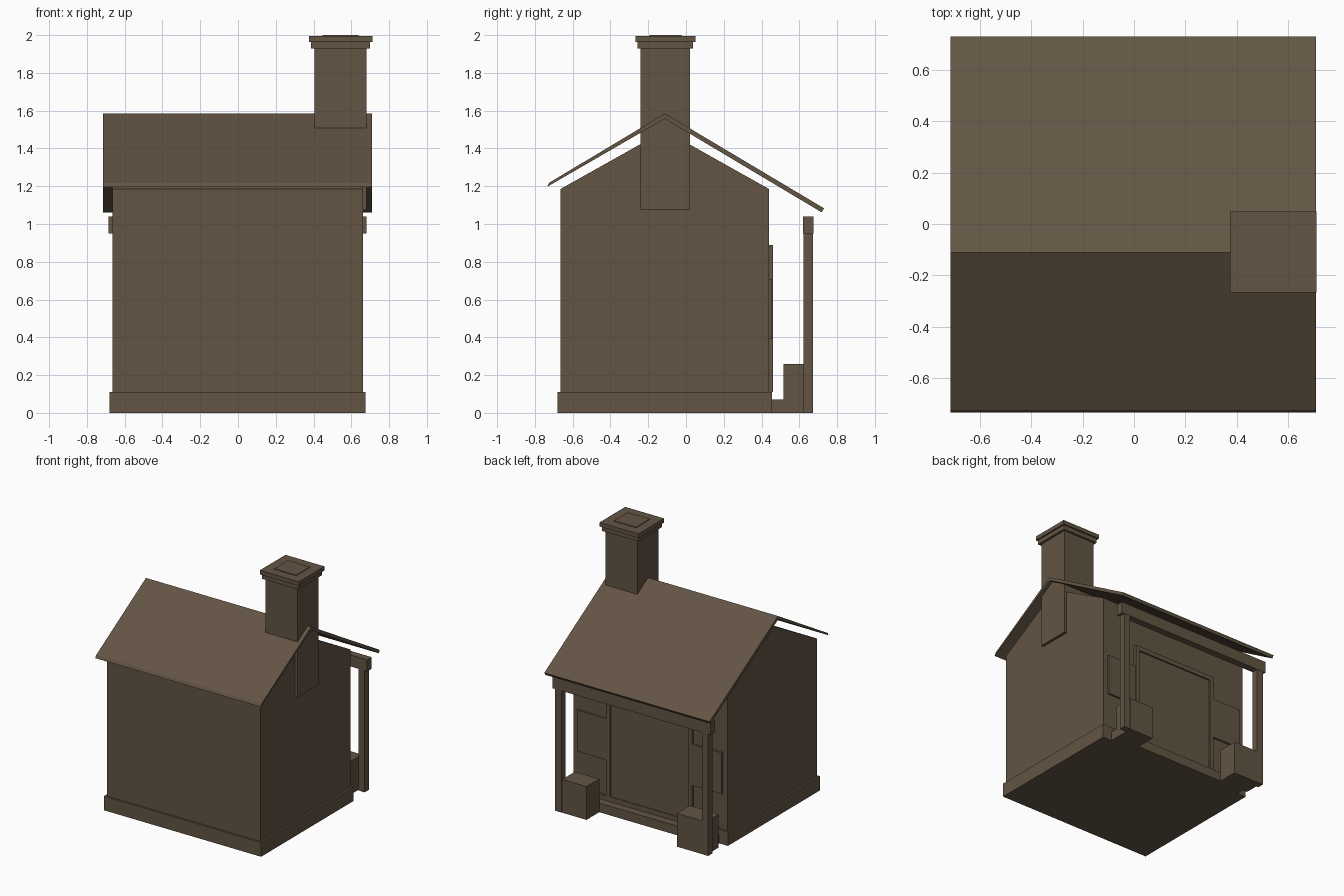
import bpy, bmesh

if "Cube" in bpy.data.objects:
    bpy.data.objects.remove(bpy.data.objects["Cube"], do_unlink=True)

brown = bpy.data.materials.new("weathered_brown")
brown.use_nodes = True
COLOUR = (0.125, 0.09, 0.058, 1)
brown.diffuse_color = COLOUR
bsdf = brown.node_tree.nodes["Principled BSDF"]
bsdf.inputs["Base Color"].default_value = COLOUR
bsdf.inputs["Roughness"].default_value = 0.9

CX = -0.0025      # middle of the house across x
RIDGE_Y = -0.112


def finish(name, bm):
    bmesh.ops.recalc_face_normals(bm, faces=bm.faces)
    mesh = bpy.data.meshes.new(name)
    bm.to_mesh(mesh)
    bm.free()
    mesh.materials.append(brown)
    obj = bpy.data.objects.new(name, mesh)
    bpy.context.collection.objects.link(obj)
    return obj


def box(name, x, y, z):
    """Box from (min, max) ranges."""
    bm = bmesh.new()
    bmesh.ops.create_cube(bm, size=1)
    for v in bm.verts:
        for i, (lo, hi) in enumerate((x, y, z)):
            v.co[i] = lo if v.co[i] < 0 else hi
    return finish(name, bm)


def extrude_profile(name, points, x0, x1):
    """Extrude a (y, z) outline along x."""
    bm = bmesh.new()
    face = bm.faces.new([bm.verts.new((x0, y, z)) for y, z in points])
    new = bmesh.ops.extrude_face_region(bm, geom=[face])["geom"]
    moved = [g for g in new if isinstance(g, bmesh.types.BMVert)]
    bmesh.ops.translate(bm, verts=moved, vec=(x1 - x0, 0, 0))
    return finish(name, bm)


def around(half, centre=CX):
    return (centre - half, centre + half)


# Foundation and gabled walls
box("foundation", around(0.678), (-0.68, 0.455), (0, 0.11))
extrude_profile("walls", [(-0.665, 0.11), (0.44, 0.11), (0.44, 1.185),
                          (RIDGE_Y, 1.495), (-0.665, 1.185)], *around(0.663))

# Thin roof with a longer slope over the porch
extrude_profile("roof", [(-0.725, 1.218), (RIDGE_Y, 1.585), (0.731, 1.083),
                         (0.718, 1.062), (RIDGE_Y, 1.557), (-0.735, 1.197)],
                *around(0.713))

# Chimney with a stepped cap and a shallow flue cover
CHX, CHY = 0.543, -0.109
for name, hx, hy, z in (("chimney_stack", 0.138, 0.131, (1.075, 1.93)),
                        ("chimney_collar", 0.156, 0.147, (1.928, 1.965)),
                        ("chimney_cap", 0.168, 0.158, (1.963, 1.995)),
                        ("flue_cover", 0.095, 0.085, (1.99, 2.0))):
    box(name, around(hx, CHX), around(hy, CHY), z)

# Door inside a raised frame
box("door", around(0.335), (0.43, 0.448), (0.11, 0.855))
box("door_lintel", around(0.37), (0.43, 0.46), (0.855, 0.89))

# Porch beam and step
box("porch_beam", around(0.683), (0.62, 0.675), (0.95, 1.04))
box("porch_step", around(0.6), (0.44, 0.515), (0, 0.072))


def side_box(name, side, inner, outer, y, z):
    xs = sorted((CX + side * inner, CX + side * outer))
    box(name, xs, y, z)


# Mirrored parts
for side, label in ((1, "left"), (-1, "right")):
    side_box(label + "_door_jamb", side, 0.335, 0.37, (0.43, 0.46), (0.11, 0.855))
    side_box(label + "_window", side, 0.37, 0.625, (0.43, 0.456), (0.39, 0.71))
    side_box(label + "_porch_post", side, 0.605, 0.66, (0.622, 0.673), (0, 0.96))

# Planters beside the posts
side_box("left_planter", 1, 0.39, 0.6, (0.515, 0.672), (0, 0.26))
side_box("right_planter", -1, 0.39, 0.64, (0.515, 0.672), (0, 0.26))
